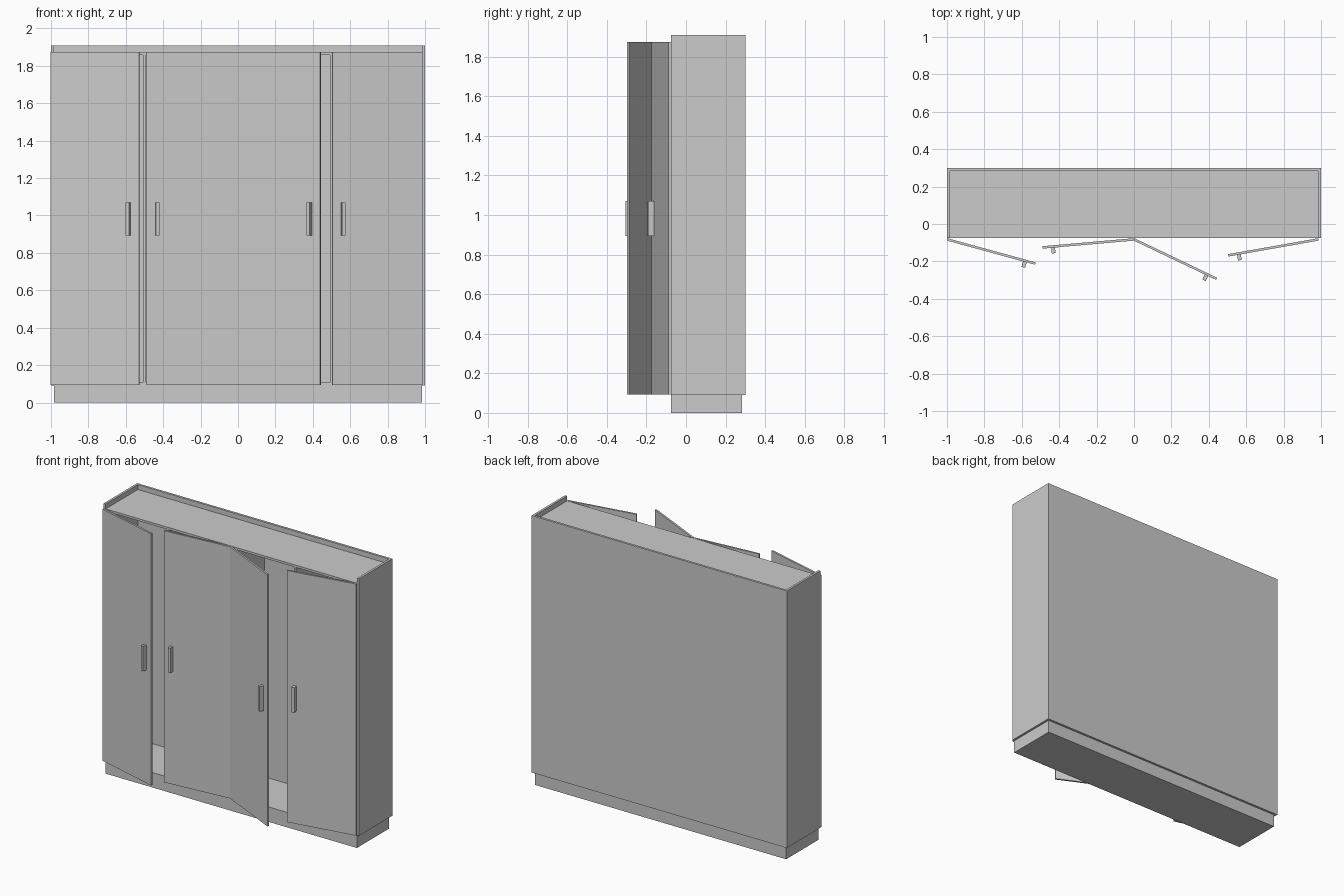
import bpy
import math
from mathutils import Matrix, Vector

cube = bpy.data.objects.get("Cube")
if cube:
    bpy.data.objects.remove(cube, do_unlink=True)

grey = bpy.data.materials.new("light grey")
grey.use_nodes = True
colour = (0.6, 0.6, 0.6, 1)
grey.diffuse_color = colour
grey.node_tree.nodes["Principled BSDF"].inputs["Base Color"].default_value = colour

BOX_FACES = [(0, 1, 3, 2), (4, 6, 7, 5), (0, 4, 5, 1),
             (2, 3, 7, 6), (0, 2, 6, 4), (1, 5, 7, 3)]


def box(name, xs, ys, zs, matrix=Matrix()):
    """Box spanning the given ranges, placed by a matrix."""
    verts = [Vector((x, y, z)) for x in xs for y in ys for z in zs]
    mesh = bpy.data.meshes.new(name)
    mesh.from_pydata(verts, [], BOX_FACES)
    mesh.materials.append(grey)
    obj = bpy.data.objects.new(name, mesh)
    obj.matrix_world = matrix
    bpy.context.collection.objects.link(obj)
    return obj


T = 0.016                        # panel thickness
FRONT, BACK = -0.075, 0.30
LOW, HIGH = 0.09, 1.91
CEILING = 1.875

# Plinth
box("plinth", (-1 + T, 1 - T), (FRONT, BACK - T), (0, LOW))

# Carcass: sides and back rise above the recessed top panel
box("left_side", (1 - T, 1), (FRONT, BACK - T), (LOW, HIGH))
box("right_side", (-1, -1 + T), (FRONT, BACK - T), (LOW, HIGH))
box("back_panel", (-1, 1), (BACK - T, BACK), (LOW, HIGH))
box("floor_panel", (-1 + T, 1 - T), (FRONT, BACK - T), (LOW, LOW + T))
box("top_panel", (-1 + T, 1 - T), (FRONT, BACK - T), (CEILING - T, CEILING))

# Upright partitions
for name, x in (("right", -0.5), ("middle", 0), ("left", 0.5)):
    box(name + "_partition", (x - T / 2, x + T / 2),
        (FRONT, BACK - T), (LOW + T, CEILING - T))

# Doors ajar: hinge x, opening direction along x, angle in degrees
DOORS = {
    "outer_right": (-0.998, 1, 15.3),
    "inner_right": (-0.002, -1, 5),
    "inner_left": (0.002, 1, 25.5),
    "outer_left": (0.985, -1, 10),
}
WIDTH, THICK = 0.49, 0.013
for name, (hinge, way, angle) in DOORS.items():
    turn = Matrix.Translation((hinge, FRONT - 0.001, 0)) @ Matrix.Rotation(
        math.radians(-way * angle), 4, "Z")
    box(name + "_door", sorted((0, way * WIDTH)), (-THICK, 0),
        (LOW + 0.003, CEILING), turn)
    box(name + "_handle", sorted((way * 0.423, way * 0.443)),
        (-THICK - 0.03, -THICK), (0.893, 1.07), turn)
